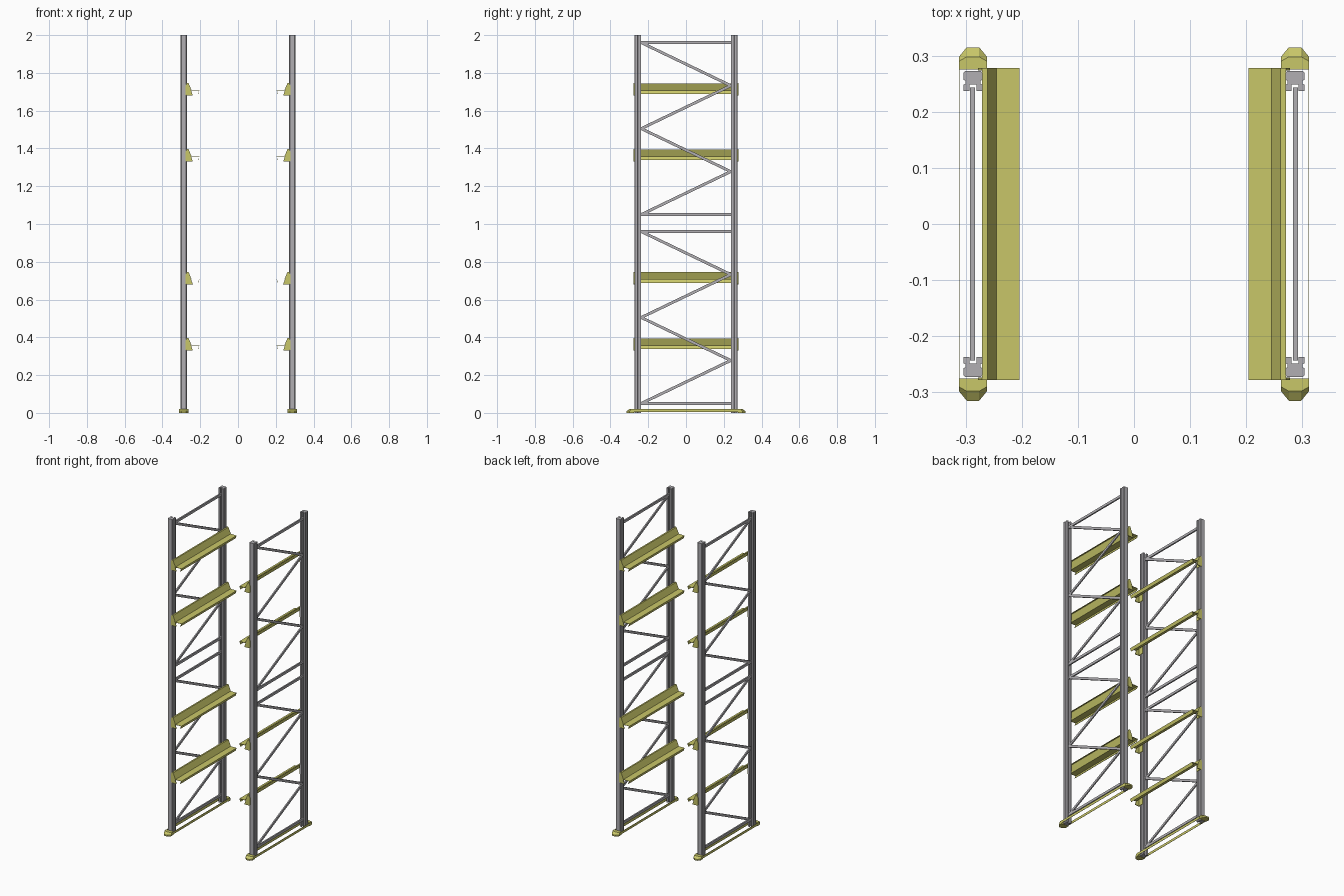
import bpy, bmesh
from mathutils import Vector

cube = bpy.data.objects.get("Cube")
if cube:
    bpy.data.objects.remove(cube)


def material(name, colour):
    m = bpy.data.materials.new(name)
    m.use_nodes = True
    m.diffuse_color = (*colour, 1)
    m.node_tree.nodes["Principled BSDF"].inputs["Base Color"].default_value = (*colour, 1)
    return m


steel = material("galvanised grey", (0.44, 0.43, 0.45))
yellow = material("painted yellow", (0.58, 0.57, 0.14))


def finish(name, bm, mat):
    bmesh.ops.recalc_face_normals(bm, faces=bm.faces)
    mesh = bpy.data.meshes.new(name)
    bm.to_mesh(mesh)
    bm.free()
    mesh.materials.append(mat)
    obj = bpy.data.objects.new(name, mesh)
    bpy.context.collection.objects.link(obj)
    return obj


def prism(bm, points, depth):
    """Closed outline of 3D points pushed along a depth vector."""
    face = bm.faces.new([bm.verts.new(p) for p in points])
    new = bmesh.ops.extrude_face_region(bm, geom=[face], use_keep_orig=True)["geom"]
    bmesh.ops.translate(bm, vec=depth, verts=[v for v in new if isinstance(v, bmesh.types.BMVert)])


def box(bm, x0, x1, y0, y1, z0, z1):
    prism(bm, [(x0, y0, z0), (x1, y0, z0), (x1, y1, z0), (x0, y1, z0)], Vector((0, 0, z1 - z0)))


def bar(bm, a, b, width, height):
    """Flat-sided bar between two points in a plane of constant x."""
    a, b = Vector(a), Vector(b)
    side = Vector((width / 2, 0, 0))
    up = (b - a).cross(Vector((1, 0, 0))).normalized() * height / 2
    prism(bm, [a - side - up, a + side - up, a + side + up, a - side + up], b - a)


# Half outline of a post: offset from its centre line, then distance from mid depth
POST = [(0.013, 0.273), (0.017, 0.270), (0.017, 0.257), (0.013, 0.255), (0.013, 0.250),
        (0.017, 0.248), (0.017, 0.237), (0.006, 0.237), (0.006, 0.249)]
# Sheet path of a beam: distance from the middle aisle, height above the beam base
BEAM = [(0.271, 0.064), (0.262, 0.064), (0.246, 0.026), (0.205, 0.026), (0.212, 0.008)]
BRACKET = [(0.278, 0.004), (0.278, 0.05), (0.271, 0.066), (0.262, 0.066), (0.239, 0.0), (0.27, 0.0)]
CENTRE = 0.287


def upright(name, s, e):
    outline = POST + [(-x, y) for x, y in reversed(POST)]
    bm = bmesh.new()
    prism(bm, [(s * (CENTRE + x), e * y, 0) for x, y in outline], Vector((0, 0, 2)))
    finish(name, bm, steel)


def bracing(name, s):
    bm = bmesh.new()
    x = s * 0.288
    for base in (0.05, 1.05):
        for z in (base, base + 0.91):
            bar(bm, (x, -0.243, z), (x, 0.243, z), 0.009, 0.016)
        for i in range(4):
            d = -1 if i % 2 == 0 else 1
            z = base + i * 0.2275
            bar(bm, (x, d * 0.237, z), (x, -d * 0.237, z + 0.2275), 0.008, 0.015)
    finish(name, bm, steel)


def beam(name, s, base):
    # Folded sheet
    bm = bmesh.new()
    front = [bm.verts.new((s * x, -0.278, base + z)) for x, z in BEAM]
    back = [bm.verts.new((s * x, 0.278, base + z)) for x, z in BEAM]
    for i in range(len(BEAM) - 1):
        bm.faces.new([front[i], front[i + 1], back[i + 1], back[i]])
    sheet = finish(name, bm, yellow)
    mod = sheet.modifiers.new("sheet thickness", "SOLIDIFY")
    mod.thickness = 0.002
    mod.offset = 0
    # End plates with a flange against the post
    bm = bmesh.new()
    for e in (-1, 1):
        prism(bm, [(s * x, e * 0.274, base + z) for x, z in BRACKET], Vector((0, e * 0.004, 0)))
        box(bm, s * 0.2695, s * 0.266, e * 0.24, e * 0.275, base, base + 0.064)
    finish(name + "_end_brackets", bm, yellow)


def floor_guard(name, s):
    bm = bmesh.new()
    # Long thin side walls
    for off in (-0.0245, 0.0245):
        x = s * CENTRE + off
        box(bm, x - 0.0007, x + 0.0007, -0.276, 0.276, 0.004, 0.02)
    # Chamfered noses, sloping down at the tip
    for e in (-1, 1):
        rim = [(-0.025, 0.275), (-0.025, 0.298), (-0.011, 0.315), (0.011, 0.315), (0.025, 0.298), (0.025, 0.275)]
        crown = [(-0.025, 0.275), (-0.025, 0.290), (-0.011, 0.298), (0.011, 0.298), (0.025, 0.290), (0.025, 0.275)]
        rings = [[bm.verts.new((s * CENTRE + x, e * y, z)) for x, y in pts]
                 for pts, z in ((rim, 0), (rim, 0.009), (crown, 0.021))]
        for low, high in zip(rings, rings[1:]):
            for i in range(6):
                j = (i + 1) % 6
                bm.faces.new([low[i], low[j], high[j], high[i]])
        bm.faces.new(rings[0])
        bm.faces.new(rings[-1])
    finish(name, bm, yellow)


for s, side in ((1, "left"), (-1, "right")):
    upright(side + "_front_upright", s, -1)
    upright(side + "_back_upright", s, 1)
    bracing(side + "_bracing", s)
    floor_guard(side + "_floor_guard", s)
    for n, base in enumerate((0.33, 0.68, 1.33, 1.68), 1):
        beam(f"{side}_pallet_rail_{n}", s, base)
